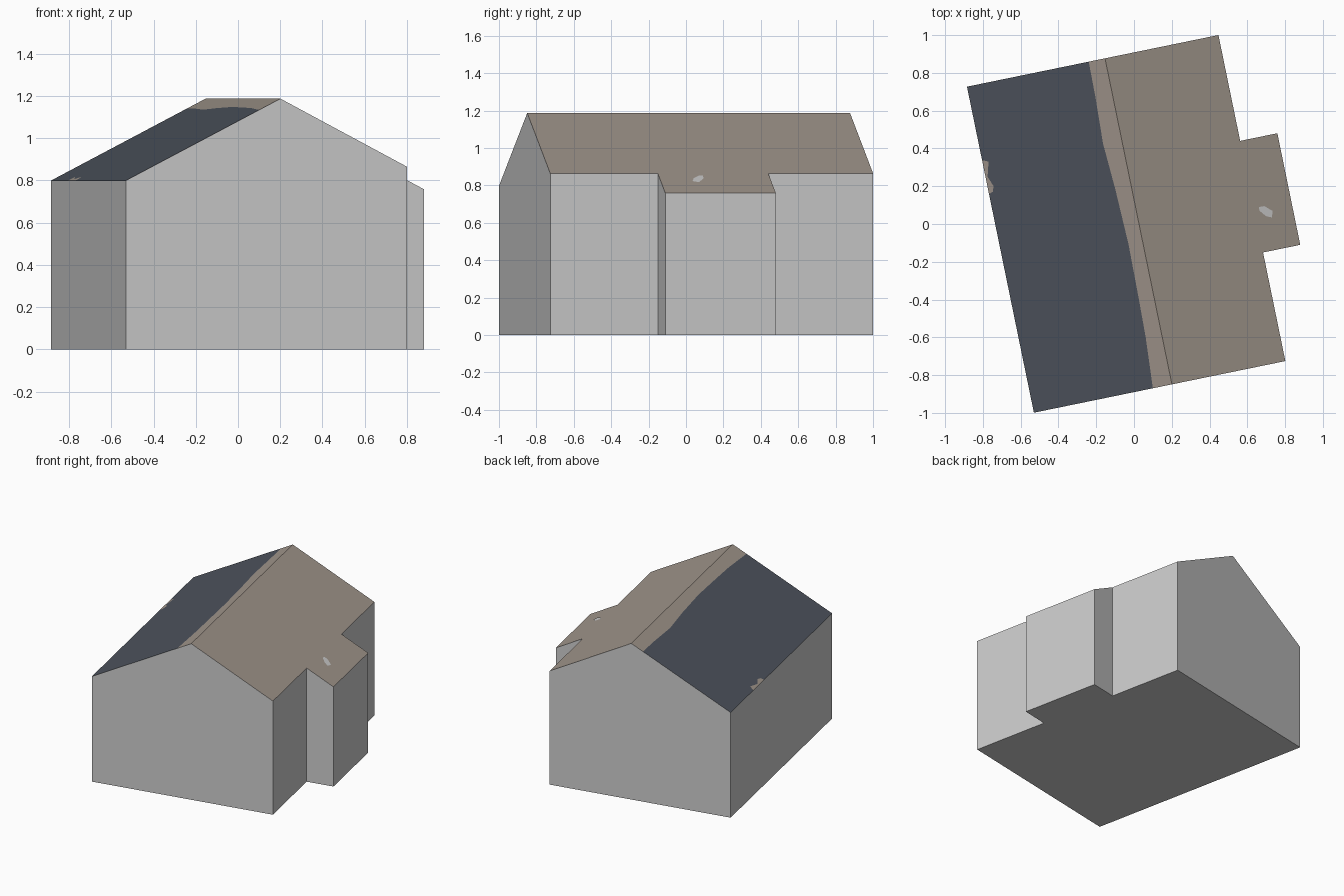
import bpy, bmesh, math

if "Cube" in bpy.data.objects:
    bpy.data.objects.remove(bpy.data.objects["Cube"])

ANG = math.radians(11.6)          # the house is turned about z
RIDGE, RIDGE_Z = 0.026, 1.187
V0, V1 = -0.872, 0.89             # gable ends along the ridge
LEFT, RIGHT, BAY = -0.72, 0.639, 0.84
B0, B1 = -0.285, 0.318            # bay ends


def material(name, rgb):
    m = bpy.data.materials.new(name)
    m.diffuse_color = (*rgb, 1)
    m.use_nodes = True
    m.node_tree.nodes["Principled BSDF"].inputs["Base Color"].default_value = m.diffuse_color
    return m


def place(u, v, z):
    c, s = math.cos(ANG), math.sin(ANG)
    return (u * c - v * s, u * s + v * c, z)


def roof_z(u):
    slope = 0.519 if u < RIDGE else 0.527
    return RIDGE_Z - slope * abs(u - RIDGE)


def make(name, faces, mat):
    bm = bmesh.new()
    for f in faces:
        bm.faces.new([bm.verts.new(place(*p)) for p in f])
    bmesh.ops.remove_doubles(bm, verts=bm.verts, dist=1e-5)
    me = bpy.data.meshes.new(name)
    bm.to_mesh(me)
    bm.free()
    me.materials.append(mat)
    ob = bpy.data.objects.new(name, me)
    bpy.context.collection.objects.link(ob)


def on_roof(outline, lift=0.0):
    return [(u, v, roof_z(u) + lift) for u, v in outline]


grey = material("wall grey", (0.6, 0.6, 0.6))
brown = material("roof brown", (0.355, 0.305, 0.262))
slate = material("roof slate", (0.076, 0.088, 0.112))

# Walls and floor: footprint (counter-clockwise) raised to the roof planes
foot = [(LEFT, V0), (RIDGE, V0), (RIGHT, V0), (RIGHT, B0), (BAY, B0), (BAY, B1),
        (RIGHT, B1), (RIGHT, V1), (RIDGE, V1), (LEFT, V1)]
faces = [[(u, v, 0) for u, v in reversed(foot)]]
for (a, b), (c, d) in zip(foot, foot[1:] + foot[:1]):
    faces.append([(a, b, 0), (c, d, 0), (c, d, roof_z(c)), (a, b, roof_z(a))])
make("walls", faces, grey)

# Uneven line where the slate stops below the ridge, and a chipped eave
edge = [(-0.077, V0), (-0.06, -0.6), (-0.055, -0.4), (-0.05, -0.1),
        (-0.06, 0.2), (-0.075, 0.45), (-0.065, 0.7), (-0.062, V1)]
chip = [(LEFT, 0.494), (-0.688, 0.478), (-0.709, 0.401), (-0.688, 0.346),
        (-0.698, 0.317), (LEFT, 0.31)]
make("slate_roof", [on_roof([(LEFT, V0)] + edge + [(LEFT, V1)] + chip)], slate)
make("ridge_strip", [on_roof([(RIDGE, V0), (RIDGE, V1)] + edge[::-1])], brown)
make("eave_patch", [on_roof(chip[::-1])], brown)

# Brown slope running down over the bay
make("brown_roof", [on_roof(foot[1:9])], brown)

# Small grey spot on the brown slope
spot = [(0.665, -0.045), (0.665, -0.065), (0.693, -0.1), (0.722, -0.113),
        (0.733, -0.08), (0.695, -0.046)]
spot.sort(key=lambda p: math.atan2(p[1] + 0.075, p[0] - 0.697))
make("roof_spot", [on_roof(spot, 0.003)], grey)
